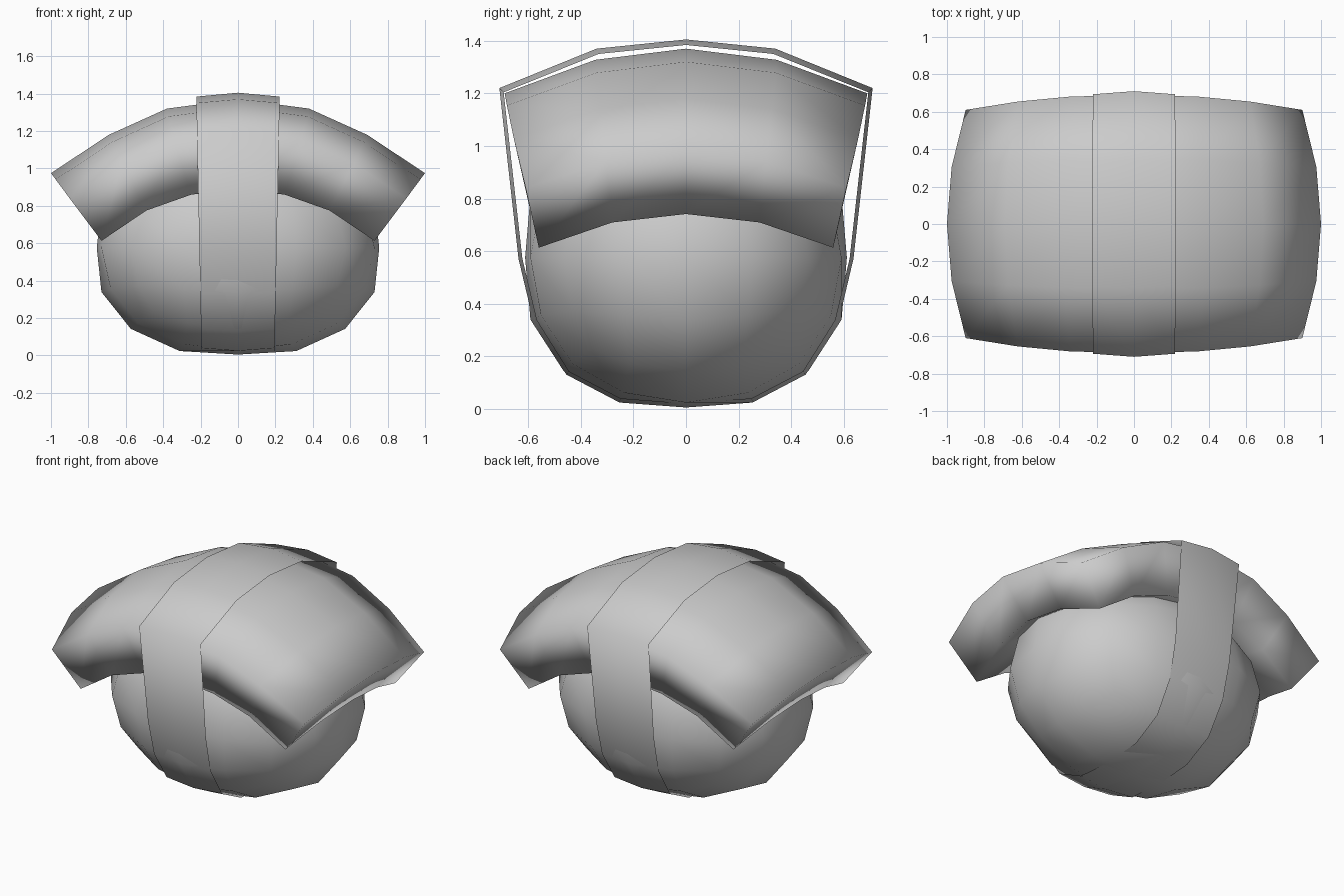
import bpy, bmesh

cube = bpy.data.objects.get("Cube")
if cube:
    bpy.data.objects.remove(cube)

grey = bpy.data.materials.new("plain grey")
grey.use_nodes = True
COLOUR = (0.6, 0.6, 0.6, 1)
grey.diffuse_color = COLOUR
grey.node_tree.nodes["Principled BSDF"].inputs["Base Color"].default_value = COLOUR


def finish(bm, name):
    """Turn a bmesh into a smooth-shaded, active object."""
    bmesh.ops.recalc_face_normals(bm, faces=bm.faces)
    mesh = bpy.data.meshes.new(name)
    bm.to_mesh(mesh)
    bm.free()
    mesh.materials.append(grey)
    obj = bpy.data.objects.new(name, mesh)
    bpy.context.collection.objects.link(obj)
    bpy.ops.object.select_all(action='DESELECT')
    obj.select_set(True)
    bpy.context.view_layer.objects.active = obj
    bpy.ops.object.shade_smooth()
    return obj


# Rice ball: a box rounded by subdivision, its six poles pressed flat
RADII = (0.755, 0.612, 0.57)
bm = bmesh.new()
bmesh.ops.create_cube(bm, size=2)
bmesh.ops.scale(bm, vec=[r * 1.18 for r in RADII], verts=bm.verts)
rice = finish(bm, "rice_ball")
rounding = rice.modifiers.new("rounding", 'SUBSURF')
rounding.levels = rounding.render_levels = 2
rounding.use_limit_surface = False
bpy.ops.object.modifier_apply(modifier="rounding")
for vert in rice.data.vertices:
    vert.co = [max(-r, min(r, c)) for c, r in zip(vert.co, RADII)]
    vert.co.z += 0.575

# Topping: an arched slab, from its middle out to one end (x, z)
TOP = [(0, 1.37), (0.38, 1.32), (0.69, 1.18), (1, 0.975)]
UNDER = [(0, 0.89), (0.25, 0.86), (0.49, 0.775), (0.73, 0.613)]
COLS, ROWS = range(-3, 4), range(-2, 3)


def top_point(i, j):
    u, v = i / 3, j / 2
    x, z = TOP[abs(i)]
    x = x if i > 0 else -x
    return x * (1 - 0.1 * v * v), v * (0.69 - 0.08 * u * u), z - (0.17 - 0.035 * u * u) * v * v


def under_point(i, j):
    u, v = i / 3, j / 2
    x, z = UNDER[abs(i)]
    x = x if i > 0 else -x
    return x * (1.12 - 0.12 * v * v), v * (0.61 - 0.05 * u * u), z + 0.128 * (1 - v * v)


bm = bmesh.new()
top = {(i, j): bm.verts.new(top_point(i, j)) for i in COLS for j in ROWS}
under = {(i, j): bm.verts.new(under_point(i, j)) for i in COLS for j in ROWS}
for i in COLS[:-1]:
    for j in ROWS[:-1]:
        ring = [(i, j), (i + 1, j), (i + 1, j + 1), (i, j + 1)]
        bm.faces.new([top[k] for k in ring])
        bm.faces.new([under[k] for k in reversed(ring)])
rim = ([(i, -2) for i in COLS] + [(3, j) for j in ROWS[1:]]
       + [(i, 2) for i in COLS[-2::-1]] + [(-3, j) for j in ROWS[-2:0:-1]])
for a, b in zip(rim, rim[1:] + rim[:1]):
    bm.faces.new((under[a], under[b], top[b], top[a]))
finish(bm, "topping_slab")

# Wrapping band: a closed thin loop, slightly crowned across its width (y, z)
HALF = [(0, 0.005), (0.255, 0.025), (0.455, 0.13), (0.58, 0.33),
        (0.637, 0.57), (0.71, 1.22), (0.34, 1.37), (0, 1.405)]
loop = HALF + [(-y, z) for y, z in HALF[-2:0:-1]]
bm = bmesh.new()
rows = []
for y, z in loop:
    width = 0.195 + 0.02 * z
    edge_y, edge_z = y * 0.977, 0.6 + (z - 0.6) * 0.974
    rows.append([bm.verts.new(p) for p in
                 ((-width, edge_y, edge_z), (0, y, z), (width, edge_y, edge_z))])
for a, b in zip(rows, rows[1:] + rows[:1]):
    for k in range(2):
        bm.faces.new((a[k], a[k + 1], b[k + 1], b[k]))
finish(bm, "wrapping_band")
